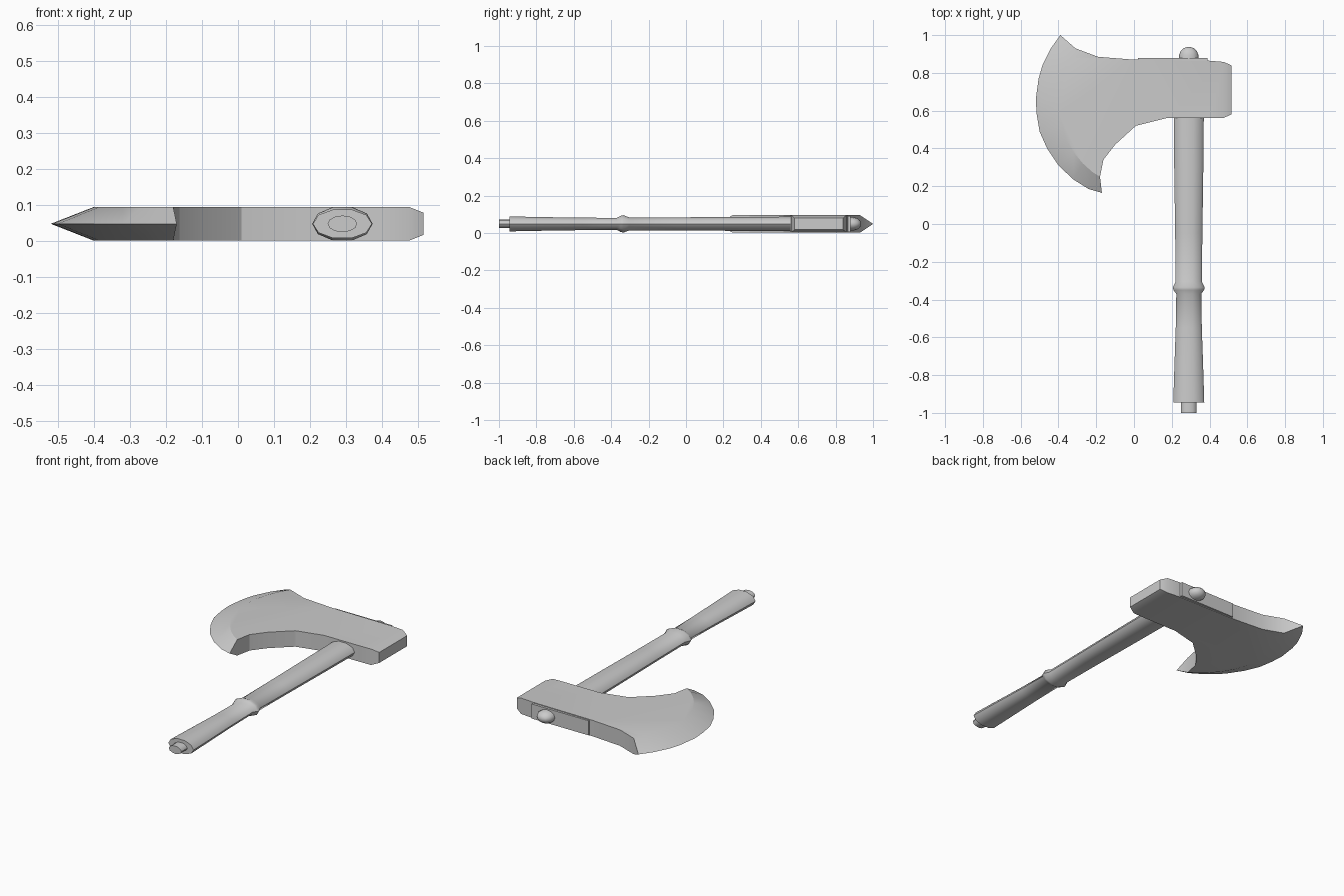
import bpy, bmesh, math

if "Cube" in bpy.data.objects:
    bpy.data.objects.remove(bpy.data.objects["Cube"])

MID = 0.049   # height of the axe's middle plane
HALF = 0.047  # half thickness of the head


def finish(name, bm, angle=30):
    bmesh.ops.remove_doubles(bm, verts=bm.verts, dist=1e-5)
    bmesh.ops.recalc_face_normals(bm, faces=bm.faces)
    me = bpy.data.meshes.new(name)
    bm.to_mesh(me)
    bm.free()
    ob = bpy.data.objects.new(name, me)
    bpy.context.collection.objects.link(ob)
    bpy.ops.object.select_all(action='DESELECT')
    ob.select_set(True)
    bpy.context.view_layer.objects.active = ob
    bpy.ops.object.shade_smooth_by_angle(angle=math.radians(angle))
    return ob


def skin(bm, loops):
    """Bridge closed loops of equal length and cap both ends."""
    rings = [[bm.verts.new(p) for p in lp] for lp in loops]
    n = len(rings[0])
    for a, b in zip(rings, rings[1:]):
        for i in range(n):
            j = (i + 1) % n
            bm.faces.new((a[i], a[j], b[j], b[i]))
    bm.faces.new(rings[0])
    bm.faces.new(rings[-1])


def shaft(name, stations, sides, angle=40, cx=0.29):
    """Elliptical loft along y; stations are (y, x radius, z radius)."""
    bm = bmesh.new()
    skin(bm, [[(cx + rx * math.cos(2 * math.pi * k / sides), y,
                MID + rz * math.sin(2 * math.pi * k / sides))
               for k in range(sides)] for y, rx, rz in stations])
    return finish(name, bm, angle)


# Axe head: cutting edge, matching inner bevel line, and the back outline
edge = [(-0.39, 1.0), (-0.44, 0.93), (-0.485, 0.84), (-0.505, 0.77),
        (-0.52, 0.66), (-0.515, 0.58), (-0.50, 0.49), (-0.46, 0.40),
        (-0.40, 0.31), (-0.32, 0.235), (-0.24, 0.185), (-0.17, 0.165)]
inner = [(-0.31, 0.93), (-0.34, 0.88), (-0.37, 0.81), (-0.39, 0.74),
         (-0.40, 0.66), (-0.398, 0.59), (-0.385, 0.52), (-0.36, 0.45),
         (-0.32, 0.38), (-0.27, 0.32), (-0.22, 0.275), (-0.18, 0.25)]
back = [(-0.162, 0.34), (-0.10, 0.42), (0.01, 0.52), (0.17, 0.56),
        (0.40, 0.56), (0.475, 0.562), (0.475, 0.858), (0.39, 0.865),
        (0.0, 0.87), (-0.19, 0.885)]
poll = {5: (0.515, 0.58), 6: (0.515, 0.84)}

bm = bmesh.new()
outline = inner + back
top = [bm.verts.new((x, y, MID + HALF)) for x, y in outline]
bot = [bm.verts.new((x, y, MID - HALF)) for x, y in outline]
rim = [bm.verts.new((x, y, MID)) for x, y in edge]
n = len(edge)
bm.faces.new(top)
bm.faces.new(bot)
for i in range(n - 1):
    bm.faces.new((top[i], top[i + 1], rim[i + 1], rim[i]))
    bm.faces.new((bot[i], bot[i + 1], rim[i + 1], rim[i]))
p5, p6 = n + 5, n + 6
for i in range(n - 1, len(outline)):
    j = (i + 1) % len(outline)
    if i == p5:
        continue
    f = [top[i], top[j], bot[j], bot[i]]
    if i == n - 1:
        f.append(rim[-1])
    if j == 0:
        f.insert(2, rim[0])
    # tips are triangulated so that the points stay crisp
    bmesh.ops.triangulate(bm, faces=[bm.faces.new(f)])
# Chamfered poll face
ring = [top[p5], top[p6], bot[p6], bot[p5]]
cap = [bm.verts.new((*poll[k], MID + s * 0.031)) for k, s in
       ((5, 1), (6, 1), (6, -1), (5, -1))]
for i in range(4):
    j = (i + 1) % 4
    bm.faces.new((ring[i], ring[j], cap[j], cap[i]))
bm.faces.new(cap)
finish("axe_head", bm, 25)

# Raised plate across the top of the eye
bm = bmesh.new()
skin(bm, [[(x, y, z) for x, y in
           ((0.02, 0.80), (0.39, 0.80), (0.39, 0.88), (0.02, 0.88))]
          for z in (MID - 0.043, MID + 0.043)])
finish("eye_plate", bm)

# Handle with swelling ring, flared grip end and end stub
shaft("handle", [(-0.945, 0.082, 0.042), (-0.75, 0.076, 0.038),
                 (-0.55, 0.069, 0.035), (-0.37, 0.066, 0.034),
                 (-0.35, 0.081, 0.045), (-0.335, 0.084, 0.049),
                 (-0.305, 0.069, 0.037), (-0.05, 0.072, 0.037),
                 (0.30, 0.077, 0.039), (0.62, 0.08, 0.041)], 10)
shaft("end_stub", [(-1.0, 0.041, 0.023), (-0.93, 0.041, 0.023)], 12)

# Domed wedge knob above the head
shaft("top_knob", [(0.86, 0.051, 0.036), (0.895, 0.051, 0.036),
                   (0.915, 0.043, 0.030), (0.93, 0.028, 0.019),
                   (0.936, 0.010, 0.007)], 12, 50)
